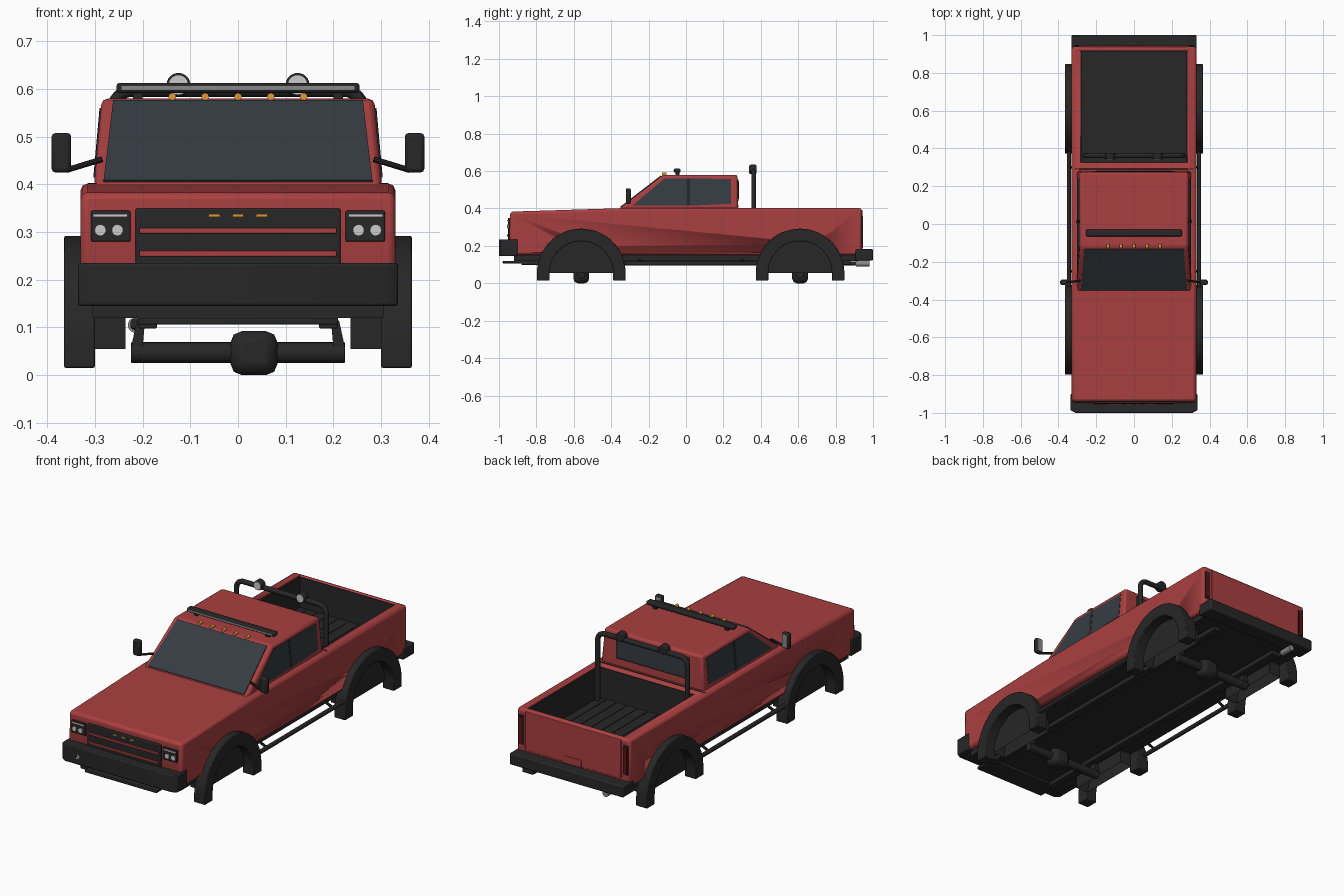
import bpy, bmesh, math
from mathutils import Vector

if "Cube" in bpy.data.objects:
    bpy.data.objects.remove(bpy.data.objects["Cube"])

def mat(name, r, g, b):
    m = bpy.data.materials.new(name)
    m.diffuse_color = (r, g, b, 1)
    m.use_nodes = True
    m.node_tree.nodes["Principled BSDF"].inputs["Base Color"].default_value = m.diffuse_color
    return m

RED = mat("red_paint", 0.40, 0.05, 0.052)
BLACK = mat("black_plastic", 0.02, 0.02, 0.02)
GLASS = mat("tinted_glass", 0.035, 0.045, 0.055)
LENS = mat("clear_lens", 0.6, 0.6, 0.62)
METAL = mat("metal", 0.25, 0.25, 0.25)
AMBER = mat("amber", 0.75, 0.32, 0.04)
TAIL = mat("tail_red", 0.12, 0.005, 0.005)

def finish(bm, name, m, bevel=0, seg=2):
    bmesh.ops.recalc_face_normals(bm, faces=bm.faces)
    me = bpy.data.meshes.new(name)
    bm.to_mesh(me)
    bm.free()
    ob = bpy.data.objects.new(name, me)
    bpy.context.collection.objects.link(ob)
    if m:
        me.materials.append(m)
    if bevel:
        b = ob.modifiers.new("bevel", 'BEVEL')
        b.width, b.segments, b.limit_method, b.angle_limit = bevel, seg, 'ANGLE', 0.6
    bpy.context.view_layer.objects.active = ob
    bpy.ops.object.select_all(action='DESELECT')
    ob.select_set(True)
    bpy.ops.object.shade_smooth_by_angle(angle=math.radians(35))
    return ob

def slab(name, pts, offset, m, bevel=0):
    """Solid made by sweeping a flat polygon along an offset."""
    bm = bmesh.new()
    f = bm.faces.new([bm.verts.new(p) for p in pts])
    new = bmesh.ops.extrude_face_region(bm, geom=[f], use_keep_orig=True)["geom"]
    bmesh.ops.translate(bm, vec=offset, verts=[v for v in new if isinstance(v, bmesh.types.BMVert)])
    return finish(bm, name, m, bevel)

def prism(name, yz, x0, x1, m, bevel=0):
    return slab(name, [(x0, y, z) for y, z in yz], (x1 - x0, 0, 0), m, bevel)

def box(name, x, y, z, m, bevel=0):
    return prism(name, [(y[0], z[0]), (y[1], z[0]), (y[1], z[1]), (y[0], z[1])], x[0], x[1], m, bevel)

def rod(name, p, q, r, m, n=20, bevel=0):
    p, q = Vector(p), Vector(q)
    bm = bmesh.new()
    bmesh.ops.create_cone(bm, cap_ends=True, segments=n, radius1=r, radius2=r, depth=(q - p).length)
    bm.transform((q - p).to_track_quat('Z', 'Y').to_matrix().to_4x4())
    bmesh.ops.translate(bm, vec=(p + q) / 2, verts=bm.verts)
    return finish(bm, name, m, bevel)

def cut(ob, cutter):
    b = ob.modifiers.new("cut", 'BOOLEAN')
    b.operation, b.solver, b.object = 'DIFFERENCE', 'EXACT', cutter
    cutter.hide_render = True
    cutter.hide_set(True)

def arch(yc, r, bottom, rev=False):
    pts = [(yc - r, bottom)] + [(yc - r * math.cos(math.pi * i / 24), 0.055 + r * math.sin(math.pi * i / 24))
                                for i in range(25)] + [(yc + r, bottom)]
    return pts[::-1] if rev else pts

WHEELS = {"front": -0.56, "rear": 0.61}

# Main body with bed opening and wheel wells
body = prism("body", [(-0.925, 0.15), (-0.945, 0.2), (-0.94, 0.383), (-0.33, 0.402), (0.94, 0.402), (0.94, 0.15)],
             -0.33, 0.33, RED, 0.014)
cut(body, box("bed_cutter", (-0.282, 0.282), (0.325, 0.918), (0.232, 0.5), BLACK))
for end, yc in WHEELS.items():
    for s in (-1, 1):
        cut(body, prism(f"{end}_well_cutter", arch(yc, 0.174, 0.0), s * 0.24, s * 0.4, BLACK))
        prism(f"{end}_flare", arch(yc, 0.237, 0.015) + arch(yc, 0.17, 0.015, True), s * 0.3, s * 0.365, BLACK, 0.004)
        prism(f"{end}_well_liner", arch(yc, 0.1745, 0.12) + arch(yc, 0.17, 0.12, True), s * 0.238, s * 0.31, BLACK)
        prism(f"{end}_well_wall", arch(yc, 0.173, 0.12), s * 0.236, s * 0.243, BLACK)

# Bed liner
box("bed_floor", (-0.28, 0.28), (0.327, 0.916), (0.23, 0.236), BLACK)
for s in (-1, 1):
    box("bed_side_liner", (s * 0.277, s * 0.283), (0.327, 0.916), (0.23, 0.396), BLACK)
for y in (0.323, 0.913):
    box("bed_end_liner", (-0.28, 0.28), (y, y + 0.006), (0.23, 0.396), BLACK)
for i in range(9):
    x = -0.24 + i * 0.06
    box("bed_floor_rib", (x - 0.01, x + 0.01), (0.34, 0.9), (0.234, 0.239), BLACK)
box("cab_bed_gap", (-0.315, 0.315), (0.288, 0.294), (0.39, 0.4035), BLACK)

# Cab
def side_x(z):
    return 0.302 - (z - 0.4) * 0.09

bm = bmesh.new()
rings = []
for s in (-1, 1):
    rings.append([bm.verts.new((s * side_x(z), y, z)) for y, z in
                  [(-0.362, 0.395), (0.28, 0.395), (0.275, 0.58), (-0.122, 0.58)]])
a, b = rings
bm.faces.new(a)
bm.faces.new(b)
for i in range(4):
    j = (i + 1) % 4
    bm.faces.new((a[i], a[j], b[j], b[i]))
finish(bm, "cab", RED, 0.012)

# Windows
def shield(z):
    return -0.362 + (z - 0.395) / 0.185 * 0.24

slab("windshield", [(-0.282, shield(0.405), 0.405), (0.282, shield(0.405), 0.405),
                    (0.262, shield(0.573), 0.573), (-0.262, shield(0.573), 0.573)], (0, -0.003, 0.004), GLASS)
WINDOWS = {"front": [(-0.285, 0.415), (0.005, 0.415), (0.005, 0.56), (-0.115, 0.56)],
           "rear": [(0.022, 0.415), (0.24, 0.425), (0.24, 0.558), (0.022, 0.56)]}
for s in (-1, 1):
    for n, yz in WINDOWS.items():
        slab(f"{n}_side_window", [(s * (side_x(z) - 0.003), y, z) for y, z in yz], (s * 0.005, 0, 0), GLASS)
    slab("window_pillar", [(s * (side_x(z) - 0.003), y, z) for y, z in
                           [(0.005, 0.415), (0.022, 0.415), (0.022, 0.56), (0.005, 0.56)]], (s * 0.006, 0, 0), BLACK)
box("rear_window_frame", (-0.215, 0.215), (0.27, 0.281), (0.44, 0.555), BLACK, 0.004)
box("rear_window", (-0.2, 0.2), (0.275, 0.284), (0.45, 0.545), GLASS)

# Grille and headlights
box("grille", (-0.215, 0.215), (-0.952, -0.92), (0.225, 0.35), BLACK, 0.004)
for z in (0.255, 0.303):
    box("grille_bar", (-0.207, 0.207), (-0.958, -0.94), (z - 0.006, z + 0.006), RED, 0.002)
for x in (-0.05, 0, 0.05):
    box("grille_marker", (x - 0.012, x + 0.012), (-0.956, -0.94), (0.332, 0.338), AMBER)
for s in (-1, 1):
    box("headlight_housing", (s * 0.226, s * 0.308), (-0.95, -0.92), (0.28, 0.345), BLACK, 0.003)
    box("headlight_strip", (s * 0.232, s * 0.304), (-0.954, -0.94), (0.332, 0.338), LENS)
    for x in (0.253, 0.289):
        rod("headlight_lens", (s * x, -0.94, 0.304), (s * x, -0.955, 0.304), 0.012, LENS)

# Bumpers, fog lights, skid plate
slab("front_bumper", [(-0.336, -0.9, 0.145), (-0.336, -0.985, 0.145), (-0.31, -1, 0.145), (0.31, -1, 0.145),
                      (0.336, -0.985, 0.145), (0.336, -0.9, 0.145)], (0, 0, 0.09), BLACK, 0.005)
box("rear_bumper", (-0.332, 0.332), (0.905, 1.0), (0.122, 0.182), BLACK, 0.006)
box("skid_plate", (-0.21, 0.21), (-0.98, -0.86), (0.106, 0.12), BLACK, 0.003)
for s in (-1, 1):
    rod("fog_light_ring", (s * 0.244, -0.99, 0.19), (s * 0.244, -0.999, 0.19), 0.022, BLACK)
    rod("fog_light", (s * 0.244, -0.98, 0.19), (s * 0.244, -1.0, 0.19), 0.017, LENS)

# Tail lights, tailgate
for s in (-1, 1):
    box("tail_light_bezel", (s * 0.292, s * 0.32), (0.93, 0.944), (0.215, 0.37), BLACK)
    box("tail_light", (s * 0.296, s * 0.316), (0.935, 0.947), (0.225, 0.36), TAIL)
box("tailgate", (-0.28, 0.28), (0.93, 0.944), (0.19, 0.392), RED, 0.003)
box("plate_recess", (-0.05, 0.05), (0.935, 0.947), (0.185, 0.225), RED, 0.002)

# Underside pan, frame rails, sills
box("floor_pan", (-0.24, 0.24), (-0.92, 0.92), (0.12, 0.155), BLACK)
for y0, y1 in ((-0.92, -0.74), (-0.38, 0.43), (0.79, 0.92)):
    box("sill_pan", (-0.305, 0.305), (y0, y1), (0.12, 0.155), BLACK)
for s in (-1, 1):
    box("frame_rail", (s * 0.17, s * 0.21), (-0.88, 0.88), (0.098, 0.125), BLACK, 0.003)
    rod("side_step", (s * 0.345, -0.36, 0.105), (s * 0.345, 0.41, 0.105), 0.011, BLACK)
    for y in (-0.25, 0.3):
        rod("step_bracket", (s * 0.29, y, 0.13), (s * 0.345, y, 0.105), 0.007, BLACK, 10)

# Axles with off-centre differentials
for end, yc in WHEELS.items():
    rod(f"{end}_axle", (-0.225, yc, 0.047), (0.225, yc, 0.047), 0.022, BLACK, 20, 0.003)
    box(f"{end}_differential", (-0.016, 0.083), (yc - 0.042, yc + 0.042), (0, 0.092), BLACK, 0.024)
    for s in (-1, 1):
        slab(f"{end}_axle_mount", [(s * 0.195, yc - 0.02, 0.115), (s * 0.212, yc - 0.02, 0.115),
                                   (s * 0.224, yc - 0.02, 0.06), (s * 0.2, yc - 0.02, 0.06)], (0, 0.04, 0), BLACK)

# Exhaust
rod("exhaust_pipe", (-0.215, 0.4, 0.108), (-0.215, 0.92, 0.105), 0.011, BLACK)
rod("exhaust_tip", (-0.215, 0.91, 0.105), (-0.215, 0.98, 0.105), 0.016, METAL)

# Mirrors
for s in (-1, 1):
    box("mirror", (s * 0.35, s * 0.391), (-0.322, -0.296), (0.425, 0.508), BLACK, 0.008)
    box("mirror_glass", (s * 0.356, s * 0.385), (-0.3, -0.294), (0.432, 0.501), METAL)
    rod("mirror_arm", (s * 0.285, -0.3, 0.453), (s * 0.36, -0.309, 0.43 if s else 0), 0.006, BLACK, 10)

# Roof light bar and marker lights
box("light_bar", (-0.255, 0.255), (-0.065, -0.03), (0.592, 0.613), BLACK, 0.006)
box("light_bar_lens", (-0.245, 0.245), (-0.067, -0.06), (0.598, 0.607), METAL)
for s in (-1, 1):
    box("light_bar_foot", (s * 0.2, s * 0.22), (-0.055, -0.035), (0.575, 0.598), BLACK)
for i in range(-2, 3):
    rod("roof_marker", (i * 0.069, -0.128, 0.584), (i * 0.069, -0.105, 0.584), 0.008, AMBER, 12)

# Roll bar (rounded hoop) with two lamps
path = [(-0.262, 0.235)]
for c, a0 in ((-0.222, 180), (0.222, 90)):
    path += [(c + 0.04 * math.cos(math.radians(a0 - t)), 0.557 + 0.04 * math.sin(math.radians(a0 - t)))
             for t in range(0, 91, 15)]
path.append((0.262, 0.235))
cu = bpy.data.curves.new("roll_bar", 'CURVE')
cu.dimensions, cu.bevel_depth, cu.bevel_resolution = '3D', 0.013, 4
sp = cu.splines.new('POLY')
sp.points.add(len(path) - 1)
for p, (x, z) in zip(sp.points, path):
    p.co = (x, 0.362, z, 1)
cu.materials.append(BLACK)
bpy.context.collection.objects.link(bpy.data.objects.new("roll_bar", cu))
for s in (-1, 1):
    rod("roll_bar_lamp", (s * 0.125, 0.34, 0.609), (s * 0.125, 0.376, 0.609), 0.025, BLACK, 24, 0.005)
    rod("roll_bar_lamp_lens", (s * 0.125, 0.337, 0.609), (s * 0.125, 0.345, 0.609), 0.021, LENS, 24)
